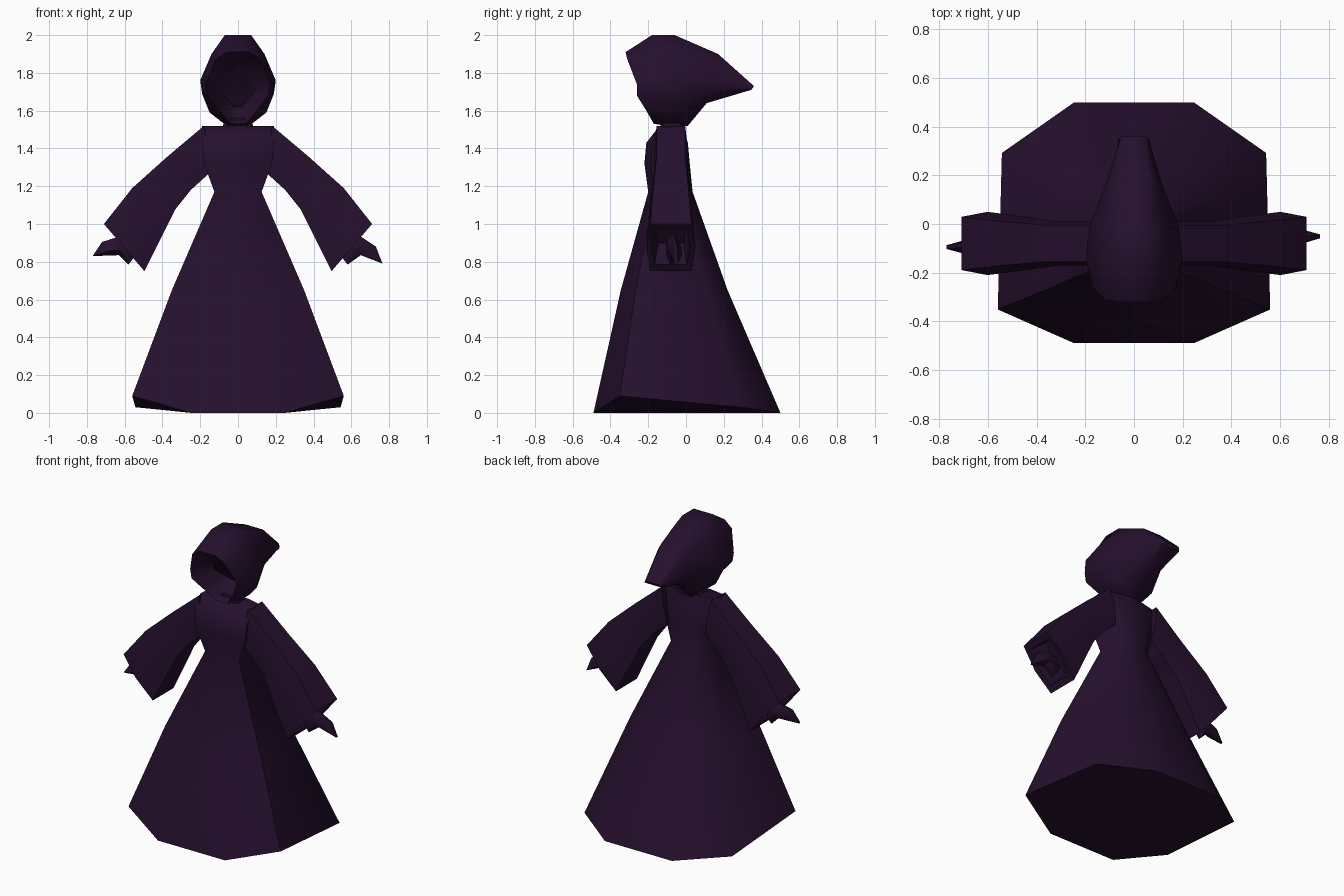
import bpy, bmesh, math

cube = bpy.data.objects.get("Cube")
if cube:
    bpy.data.objects.remove(cube)

cloth = bpy.data.materials.new("dark_purple_cloth")
cloth.use_nodes = True
colour = (0.019, 0.005, 0.027, 1)
cloth.diffuse_color = colour
cloth.node_tree.nodes["Principled BSDF"].inputs["Base Color"].default_value = colour


def loft(name, rings, angle=60):
    """Skin a row of closed rings and cap both ends."""
    bm = bmesh.new()
    loops = [[bm.verts.new(p) for p in ring] for ring in rings]
    n = len(loops[0])
    for a, b in zip(loops, loops[1:]):
        for i in range(n):
            j = (i + 1) % n
            bm.faces.new((a[i], a[j], b[j], b[i]))
    bm.faces.new(loops[0][::-1])
    bm.faces.new(loops[-1])
    bmesh.ops.recalc_face_normals(bm, faces=bm.faces)
    mesh = bpy.data.meshes.new(name)
    bm.to_mesh(mesh)
    bm.free()
    mesh.materials.append(cloth)
    obj = bpy.data.objects.new(name, mesh)
    bpy.context.collection.objects.link(obj)
    bpy.ops.object.select_all(action='DESELECT')
    obj.select_set(True)
    bpy.context.view_layer.objects.active = obj
    bpy.ops.object.shade_smooth_by_angle(angle=math.radians(angle))
    return obj


def mirrored(half):
    """Complete a ring from its +x half."""
    return half + [(-x, y, z) for x, y, z in reversed(half)]


# Robe: eight-sided skirt, waist and chest
def robe_ring(z, width, front, back, lift_front=0, lift_back=0):
    mid, half = (front + back) / 2, (back - front) / 2
    return mirrored([(width * 0.44, front, z),
                     (width, mid - half * 0.72, z + lift_front),
                     (width * 0.97, mid + half * 0.58, z + lift_back),
                     (width * 0.44, back, z)])


loft("robe", [
    robe_ring(0, 0.56, -0.49, 0.5, 0.09, 0.03),
    robe_ring(0.65, 0.35, -0.345, 0.22),
    robe_ring(1.17, 0.125, -0.2, 0.035),
    robe_ring(1.32, 0.18, -0.22, 0.02),
    robe_ring(1.43, 0.19, -0.21, 0.01),
    robe_ring(1.52, 0.19, -0.14, -0.02)])

# Neck
loft("neck", [
    robe_ring(1.48, 0.09, -0.14, -0.01),
    robe_ring(1.56, 0.07, -0.13, -0.01)])


# Sleeves: six-sided tubes with a hollow cuff
def sleeve_ring(side, top, bottom, w):
    mx, mz = (top[0] + bottom[0]) / 2, (top[1] + bottom[1]) / 2
    outline = [(top, -0.84), (top, 0.84), ((mx, mz), 1),
               (bottom, 0.84), (bottom, -0.84), ((mx, mz), -1)]
    return [(side * x, -0.08 + w * s, z) for (x, z), s in outline]


# Hands: thin pointed blades, drawn as front outlines with a thick core
hands = {
    "left": (1, [(0.55, 0.93), (0.64, 0.94), (0.73, 0.88), (0.765, 0.79),
                 (0.65, 0.835), (0.58, 0.785), (0.53, 0.85)], -0.05),
    "right": (-1, [(0.55, 0.93), (0.64, 0.93), (0.72, 0.905), (0.77, 0.83),
                   (0.63, 0.835), (0.58, 0.785), (0.53, 0.85)], -0.095)}
for label, (side, outline, tip_y) in hands.items():
    loft(label + "_sleeve", [
        sleeve_ring(side, (0.18, 1.52), (0.14, 1.28), 0.09),
        sleeve_ring(side, (0.37, 1.36), (0.25, 1.18), 0.09),
        sleeve_ring(side, (0.56, 1.19), (0.33, 1.08), 0.11),
        sleeve_ring(side, (0.71, 1.0), (0.495, 0.75), 0.13),
        sleeve_ring(side, (0.68, 0.975), (0.52, 0.785), 0.10),
        sleeve_ring(side, (0.57, 1.06), (0.42, 0.9), 0.08)])

    cx, cz = 0.62, 0.88

    def blade(scale, offset):
        return [(side * (cx + (x - cx) * scale),
                 -0.075 + (tip_y + 0.075) * max(0, (x - cx) / 0.15) + offset,
                 cz + (z - cz) * scale) for x, z in outline]

    loft(label + "_hand", [blade(0.45, -0.03), blade(1, -0.008),
                           blade(1, 0.008), blade(0.45, 0.03)], 40)

# Hood: rings from the hollow face, over the rim, to the drooping back point
rim = [(0.06, -0.32, 1.91), (0.12, -0.31, 1.87), (0.17, -0.26, 1.74),
       (0.16, -0.26, 1.68), (0.10, -0.21, 1.60), (0.04, -0.17, 1.53)]


def recess(scale, depth):
    return [(x * scale, y + depth, 1.73 + (z - 1.73) * scale) for x, y, z in rim]


crown = [(0.07, -0.18, 2.0), (0.14, -0.16, 1.9), (0.2, -0.14, 1.76),
         (0.19, -0.13, 1.69), (0.15, -0.1, 1.59), (0.06, -0.1, 1.52)]
nape = [(0.07, -0.06, 2.0), (0.13, -0.03, 1.9), (0.18, 0.0, 1.77),
        (0.17, 0.0, 1.69), (0.14, 0.0, 1.6), (0.05, 0.01, 1.52)]
droop = [(0.065, 0.17, 1.9), (0.095, 0.16, 1.85), (0.12, 0.15, 1.77),
         (0.11, 0.13, 1.71), (0.09, 0.12, 1.67), (0.04, 0.11, 1.64)]
point = [(0.05 + 0.003 * i, 0.36 - 0.003 * i, 1.73 - 0.004 * i) for i in range(6)]
loft("hood", [mirrored(r) for r in
              (recess(0.55, 0.14), recess(0.85, 0.06), rim, crown, nape, droop, point)])
